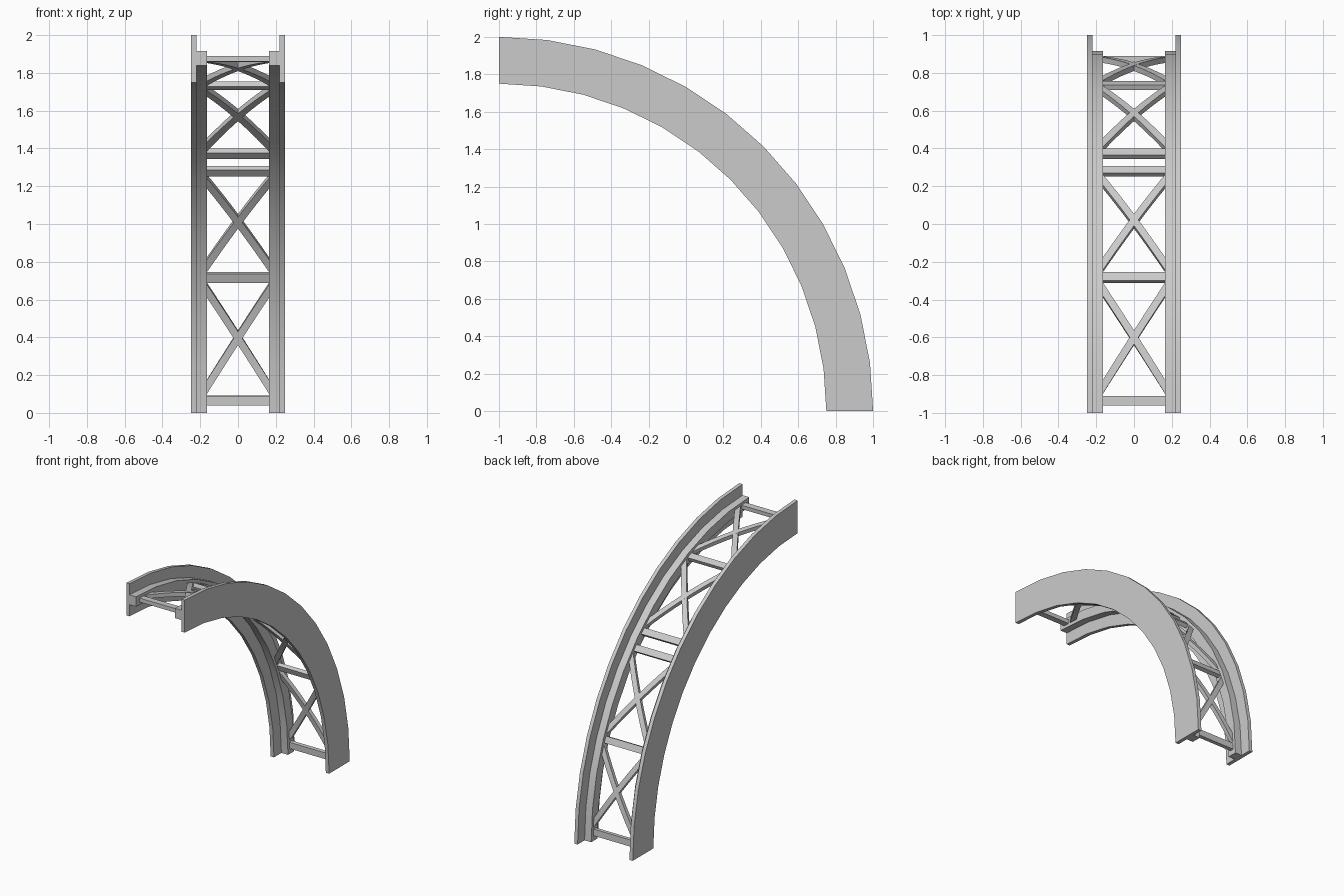
import bpy
import bmesh
from math import radians, sin, cos

cube = bpy.data.objects.get("Cube")
if cube:
    bpy.data.objects.remove(cube, do_unlink=True)

grey = bpy.data.materials.new("light grey metal")
grey.use_nodes = True
colour = (0.6, 0.6, 0.6, 1)
grey.diffuse_color = colour
grey.node_tree.nodes["Principled BSDF"].inputs["Base Color"].default_value = colour


def on_arc(x, radius, degrees):
    """Point on the quarter arch, measured up from its foot."""
    a = radians(degrees)
    return (x, radius * cos(a) - 1, radius * sin(a))


def loft(name, sections):
    """Solid strip through a run of four-cornered sections, capped at both ends."""
    bm = bmesh.new()
    rings = [[bm.verts.new(p) for p in s] for s in sections]
    for a, b in zip(rings, rings[1:]):
        for i in range(4):
            j = (i + 1) % 4
            bm.faces.new((a[i], a[j], b[j], b[i]))
    bm.faces.new(rings[0])
    bm.faces.new(rings[-1])
    bmesh.ops.recalc_face_normals(bm, faces=bm.faces)
    mesh = bpy.data.meshes.new(name)
    bm.to_mesh(mesh)
    bm.free()
    mesh.materials.append(grey)
    obj = bpy.data.objects.new(name, mesh)
    bpy.context.collection.objects.link(obj)
    bpy.ops.object.select_all(action='DESELECT')
    obj.select_set(True)
    bpy.context.view_layer.objects.active = obj
    bpy.ops.object.shade_smooth_by_angle(angle=radians(30))
    return obj


def rail(name, x0, x1, r0, r1, steps=12):
    corners = ((x0, r0), (x1, r0), (x1, r1), (x0, r1))
    loft(name, [[on_arc(x, r, 90 * i / steps) for x, r in corners]
                for i in range(steps + 1)])


def lattice(name, start, end, half_width, steps):
    """Flat bar across the arch, from angle start on the right to end on the left."""
    sections = []
    for i in range(steps + 1):
        t = i / steps
        x = INNER * (2 * t - 1)
        mid = start + (end - start) * t
        lo, hi = mid - half_width, mid + half_width
        sections.append([on_arc(x, BAR_IN, lo), on_arc(x, BAR_OUT, lo),
                         on_arc(x, BAR_OUT, hi), on_arc(x, BAR_IN, hi)])
    loft(name, sections)


INNER, WEB, OUTER = 0.164, 0.22, 0.248
BAR_IN, BAR_OUT = 1.86, 1.89

# Side rails: deep outer plate with a narrow flange on its inner face
for side, s in (("left", 1), ("right", -1)):
    rail(side + "_plate", s * WEB, s * OUTER, 1.75, 2.0)
    rail(side + "_flange", s * INNER, s * WEB, 1.84, 1.915)

# Two equal truss modules, each with three crossbars and two crossed braces
for module, base in (("lower", 0), ("upper", 45)):
    for place, angle in (("bottom", 2), ("middle", 22.5), ("top", 43)):
        lattice(f"{module}_{place}_crossbar", base + angle, base + angle, 0.76, 1)
    for place, angle in (("bottom", 12.25), ("top", 32.75)):
        for kind, lean in (("rising", 8), ("falling", -8)):
            mid = base + angle
            lattice(f"{module}_{place}_{kind}_brace", mid - lean, mid + lean, 1.12, 10)
